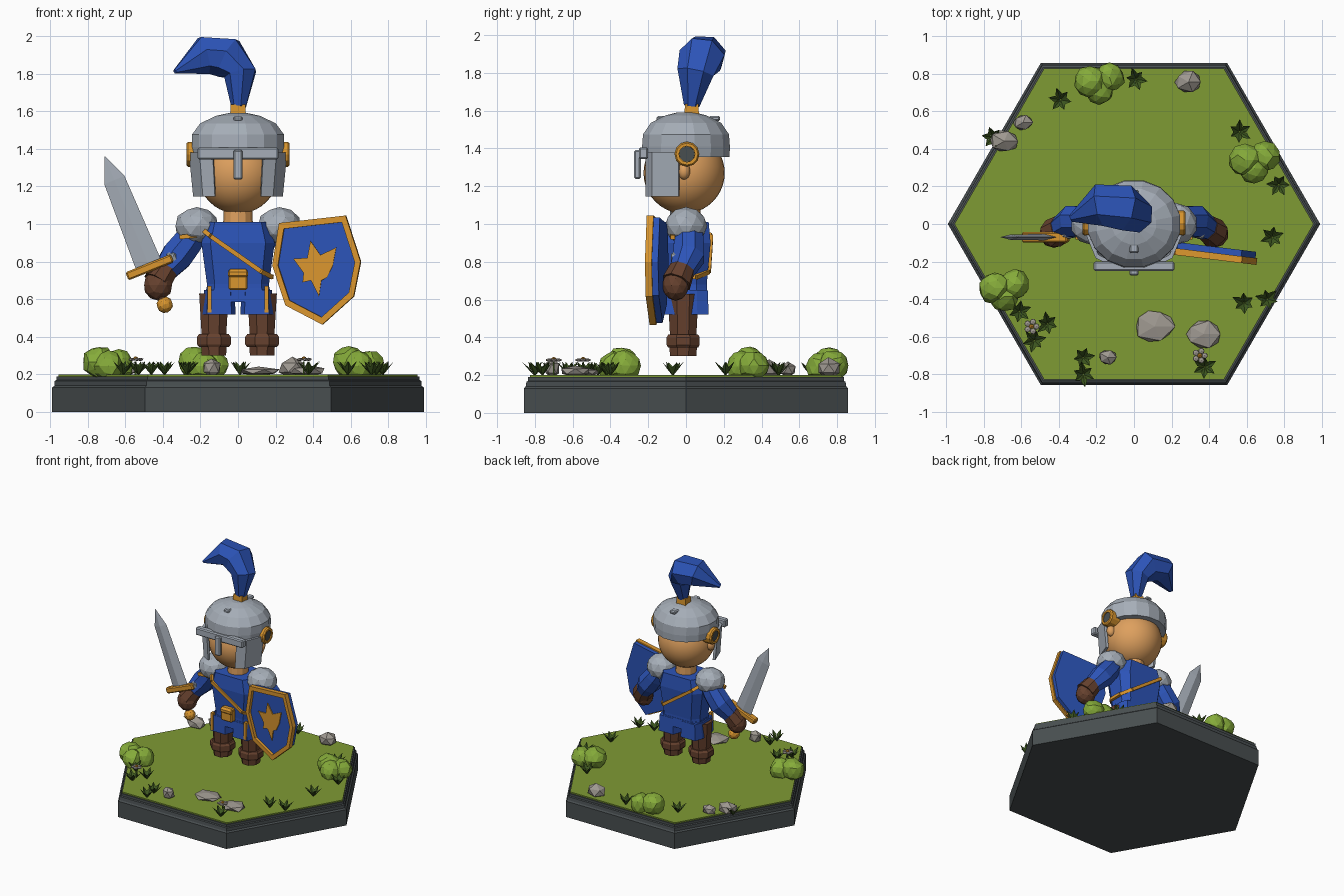
import bpy, bmesh, math, random
from mathutils import Vector, Matrix

if "Cube" in bpy.data.objects:
    bpy.data.objects.remove(bpy.data.objects["Cube"])

random.seed(4)
PI = math.pi


def mat(name, r, g, b):
    m = bpy.data.materials.new(name)
    lin = [((c / 255 + 0.055) / 1.055) ** 2.4 for c in (r, g, b)]
    m.diffuse_color = (*lin, 1)
    m.use_nodes = True
    m.node_tree.nodes["Principled BSDF"].inputs["Base Color"].default_value = m.diffuse_color
    return m


SLATE = mat("slate", 72, 78, 80)
GRASS = mat("grass", 127, 155, 52)
BUSH = mat("bush_green", 134, 172, 58)
LEAF = mat("dark_leaf", 62, 88, 32)
STONE = mat("stone", 158, 152, 144)
BLUE = mat("royal_blue", 44, 84, 184)
METAL = mat("steel", 166, 174, 184)
GOLD = mat("gold", 218, 150, 46)
BROWN = mat("leather", 102, 65, 46)
SKIN = mat("skin", 222, 160, 94)


def finish(name, bm, m, M=None, smooth=False, bevel=0):
    if M is not None:
        bm.transform(M)
    bmesh.ops.recalc_face_normals(bm, faces=bm.faces)
    for f in bm.faces:
        f.smooth = smooth
    me = bpy.data.meshes.new(name)
    bm.to_mesh(me)
    bm.free()
    me.materials.append(m)
    ob = bpy.data.objects.new(name, me)
    bpy.context.collection.objects.link(ob)
    if bevel:
        mod = ob.modifiers.new("bevel", 'BEVEL')
        mod.width, mod.segments = bevel, 1
    return ob


def skin_rings(name, rings, m, M=None, bevel=0):
    """Join a list of point rings, capped at both ends."""
    bm = bmesh.new()
    vs = [[bm.verts.new(p) for p in r] for r in rings]
    n = len(rings[0])
    for a, b in zip(vs, vs[1:]):
        for i in range(n):
            bm.faces.new((a[i], a[(i + 1) % n], b[(i + 1) % n], b[i]))
    bm.faces.new(vs[0])
    bm.faces.new(vs[-1])
    return finish(name, bm, m, M, bevel=bevel)


def lathe(name, prof, m, n=12, M=None, c=(0, 0), phase=0.0):
    """prof entries: (z, rx, ry)"""
    return skin_rings(name, [[(c[0] + rx * math.cos(phase + 2 * PI * i / n),
                               c[1] + ry * math.sin(phase + 2 * PI * i / n), z)
                              for i in range(n)] for z, rx, ry in prof], m, M)


def slab(name, prof, m, c=(0, 0)):
    """Upright body with a chamfered rectangular section."""
    k = ((1, .5), (.75, 1), (-.75, 1), (-1, .5), (-1, -.5), (-.75, -1), (.75, -1), (1, -.5))
    return skin_rings(name, [[(c[0] + rx * a, c[1] + ry * b, z) for a, b in k]
                             for z, rx, ry in prof], m)


def limb(name, pts, radii, m, n=8):
    pts = [Vector(p) for p in pts]
    rings = []
    for i, p in enumerate(pts):
        t = (pts[min(i + 1, len(pts) - 1)] - pts[max(i - 1, 0)]).normalized()
        u = Vector((0, 1, 0)).cross(t)
        u = u.normalized() if u.length > .2 else Vector((0, 0, 1)).cross(t).normalized()
        w = t.cross(u)
        ru, rw = radii[i] if isinstance(radii[i], tuple) else (radii[i], radii[i])
        rings.append([p + u * ru * math.cos(2 * PI * (j + .5) / n)
                      + w * rw * math.sin(2 * PI * (j + .5) / n) for j in range(n)])
    return skin_rings(name, rings, m)


def prism(name, pts, y0, y1, m, M=None, bevel=0):
    """Outline in x-z, extruded along y."""
    return skin_rings(name, [[(x, y, z) for x, z in pts] for y in (y0, y1)], m, M, bevel)


def box(name, c, size, m, M=None, bevel=.008):
    bm = bmesh.new()
    bmesh.ops.create_cube(bm, size=1)
    bm.transform(Matrix.Translation(c) @ Matrix.Diagonal((*size, 1)))
    return finish(name, bm, m, M, bevel=bevel)


def ball(name, c, r, m, sub=2, jitter=0.0, smooth=False):
    bm = bmesh.new()
    bmesh.ops.create_icosphere(bm, subdivisions=sub, radius=1)
    for v in bm.verts:
        v.co *= 1 + random.uniform(-jitter, jitter)
    bm.transform(Matrix.Translation(c) @ Matrix.Diagonal((*r, 1)))
    return finish(name, bm, m, smooth=smooth)


# hexagonal plinth and turf
lathe("plinth", [(0, .99, .99), (.13, .99, .99), (.14, .975, .98), (.165, .975, .975),
                 (.17, .965, .965), (.19, .965, .965)], SLATE, 6)
lathe("turf", [(.185, .955, .955), (.2, .955, .955)], GRASS, 6)

# bushes made of clustered faceted balls
for i, (x, y) in enumerate([(-.185, .76), (.64, .34), (-.69, -.34)]):
    for dx, dy, z, r in [(-.05, .0, .265, .085), (.055, .02, .25, .08), (.0, -.045, .245, .08)]:
        ball(f"bush_{i}", (x + dx, y + dy, z), (r, r, r), BUSH, 2, .08)

# rocks: x, y, radius, top height
for x, y, r, h in [(.29, .755, .08, .09), (-.59, .54, .055, .07), (-.69, .44, .08, .08),
                   (.11, -.545, .115, .04), (.37, -.585, .1, .05), (-.14, -.71, .053, .09),
                   (.29, -.6, .05, .09)][:6]:
    ball("rock", (x, y, .2 + h * .4), (r, r * .8, h * .6), STONE, 1, .1)

# grass tufts with folded leaves
for x, y in [(.01, .77), (-.39, .66), (.56, .49), (.77, .21), (.735, -.07), (.585, -.42), (.71, -.4),
             (-.61, -.465), (-.46, -.53), (-.53, -.62), (-.27, -.71), (-.27, -.8), (.375, -.76), (-.75, .46)]:
    bm = bmesh.new()
    start = random.uniform(0, 6)
    for k in range(6):
        a, L = start + k * PI / 3, random.uniform(.05, .07)
        d, s = Vector((math.cos(a), math.sin(a), 0)), Vector((-math.sin(a), math.cos(a), 0)) * .017
        o = Vector((x, y, .195))
        up = Vector((0, 0, 1))
        base, mid, tip = o, o + d * L * .5 + up * .035, o + d * L + up * .075
        b, l, c, r, t = [bm.verts.new(p) for p in
                         (base, mid + s + up * .01, mid, mid - s + up * .01, tip)]
        for f in ((b, c, l), (b, r, c), (l, c, t), (c, r, t)):
            bm.faces.new(f)
    finish("grass_tuft", bm, LEAF)

# small flowers
for x, y in [(-.545, -.545), (.35, -.7)]:
    limb("flower_stem", [(x, y, .2), (x, y, .27)], [.006, .006], LEAF, 4)
    for k in range(5):
        a = k * 2 * PI / 5
        ball("petal", (x + .026 * math.cos(a), y + .026 * math.sin(a), .28), (.018, .018, .009), STONE, 1)
    ball("flower_centre", (x, y, .285), (.014, .014, .012), GOLD, 1)

# torso, skirt and tassets
slab("tunic", [(.62, .17, .11), (.68, .165, .11), (.9, .195, .13), (1.01, .165, .12)], BLUE)
slab("skirt", [(.585, .18, .115), (.66, .168, .112)], BLUE)
lathe("neck", [(.97, .08, .08), (1.12, .075, .075)], SKIN, 12)
for s in (-1, 1):
    slab("tasset", [(.52, .088, .12), (.65, .08, .115)], BLUE, (s * .1, 0))
    box("tasset_trim", (s * .152, -.112, .6), (.022, .03, .14), GOLD, bevel=0)

# belt pouch and shoulder strap
box("pouch", (0, -.13, .705), (.1, .05, .11), GOLD)
box("pouch_flap", (0, -.135, .735), (.106, .055, .035), GOLD)
loop = [(-.195, .04, .975), (-.195, -.06, .975), (-.145, -.132, .935), (.12, -.12, .75), (.178, -.05, .72),
        (.178, .05, .72), (.12, .12, .75), (-.145, .132, .935), (-.195, .04, .975)]
for a, b in zip(loop, loop[1:]):
    limb("strap", [a, b], [.017, .017], GOLD, 4)

# legs, boots, arms, gloves and pauldrons
for s in (-1, 1):
    c = (s * .128, -.015)
    lathe("trouser_leg", [(.4, .07, .075), (.63, .085, .088)], BROWN, 8, c=c, phase=PI / 8)
    lathe("boot_cuff", [(.345, .085, .085), (.36, .097, .095), (.4, .097, .095), (.415, .085, .085)],
          BROWN, 8, c=c, phase=PI / 8)
    lathe("boot", [(.3, .07, .075), (.36, .074, .08)], BROWN, 8, c=c, phase=PI / 8)
    limb("sleeve", [(s * .2, .01, 1.0), (s * .27, .015, .9), (s * .325, .015, .83), (s * .405, -.03, .73)],
         [.075, .085, .09, .062], BLUE)
    ball("elbow_plate", (s * .35, -.045, .82), (.04, .04, .045), METAL, 1)
    limb("sleeve_trim", [(s * .22, -.075, .94), (s * .31, -.07, .93)], [.016, .016], GOLD, 4)
    limb("glove_cuff", [(s * .385, -.02, .76), (s * .43, -.05, .69)], [.07, .08], BROWN)
    ball("glove", (s * .425, -.055, .675), (.078, .072, .082), BROWN, 2)
    ball("pauldron", (s * .22, 0, .99), (.118, .113, .1), METAL, 2)

# head and ears
bm = bmesh.new()
bmesh.ops.create_uvsphere(bm, u_segments=32, v_segments=20, radius=.215)
finish("head", bm, SKIN, Matrix.Translation((0, -.01, 1.27)), True)
for s in (-1, 1):
    ball("ear", (s * .215, -.01, 1.28), (.035, .032, .045), SKIN, 3, smooth=True)

# helmet dome, brow, nose guard, studs
lathe("helmet", [(1.355, .243, .235), (1.41, .25, .237), (1.475, .25, .232), (1.535, .205, .19),
                 (1.575, .12, .11), (1.59, .05, .05)], METAL, 16, phase=PI / 16)
box("brow_bar", (0, -.225, 1.375), (.43, .05, .062), METAL)
box("nose_guard", (0, -.257, 1.315), (.05, .035, .155), METAL)
for y in (-.125, .15):
    box("stud", (0, y, 1.558), (.05, .06, .028), METAL)

# cheek plates and ear discs
plan = [(.135, -.215), (.205, -.18), (.262, -.04), (.24, -.035), (.19, -.162), (.13, -.195)]
for s in (-1, 1):
    skin_rings("cheek_plate", [[(s * x * k, y, z) for x, y in plan]
                               for z, k in ((1.145, .91), (1.38, 1))], METAL)
    M = Matrix.Translation((s * .19, .005, 1.37)) @ Matrix.Rotation(s * PI / 2, 4, 'Y')
    lathe("ear_ring", [(0, .066, .066), (.075, .066, .066), (.085, .058, .058),
                       (.085, .042, .042), (.07, .042, .042)], GOLD, 12, M)
    lathe("ear_disc", [(.06, .042, .042), (.077, .041, .041)], SLATE, 12, M)

# plume and its socket
lathe("plume_socket", [(1.57, .06, .055), (1.635, .055, .05)], GOLD, 4, c=(0, .03), phase=PI / 4)
limb("plume", [(.005, .03, 1.625), (.015, .05, 1.8), (-.05, .085, 1.885), (-.18, .1, 1.9), (-.335, .03, 1.81)],
     [(.042, .042), (.09, .1), (.115, .125), (.105, .115), (.012, .02)], BLUE, 7)

# sword, built upright then leaned outward
M = Matrix.Translation((-.47, -.07, .77)) @ Matrix.Rotation(math.radians(-22), 4, 'Y')
lathe("blade", [(0, .072, .017), (.5, .058, .014), (.636, .001, .001)], METAL, 4, M)
box("crossguard", (0, 0, 0), (.26, .055, .046), GOLD, M)
lathe("grip", [(-.2, .022, .022), (0, .022, .022)], BROWN, 8, M)
bm = bmesh.new()
bmesh.ops.create_icosphere(bm, subdivisions=2, radius=.044)
finish("pommel", bm, GOLD, M @ Matrix.Translation((0, 0, -.215)))

# shield: blue panel, gold rim, leaf emblem, slightly turned
M = Matrix.Translation((.42, -.155, 0)) @ Matrix.Rotation(math.radians(-7), 4, 'Z')
out = [(-.2, 1.005), (.157, 1.045), (.237, .8), (.2, .615), (.032, .465), (-.165, .567), (-.236, .78)]
cx, cz = 0, .77
inn = [(cx + (x - cx) * .87, cz + (z - cz) * .87) for x, z in out]
mid = [(cx + (x - cx) * .96, cz + (z - cz) * .96) for x, z in out]
prism("shield_panel", mid, -.01, .035, BLUE, M)
skin_rings("shield_rim", [[(x, y, z) for x, z in p] for p, y in
                          ((inn, -.005), (inn, -.034), (out, -.034), (out, .002), (inn, .002))], GOLD, M)
bpy.context.view_layer.update()
rim = bpy.data.objects["shield_rim"].data
bm = bmesh.new()
bm.from_mesh(rim)
bmesh.ops.delete(bm, geom=[f for f in bm.faces if len(f.verts) > 4], context='FACES')
bm.to_mesh(rim)
bm.free()
leaf = [(-.033, .91), (.02, .835), (.105, .875), (.085, .775), (.055, .715), (.025, .7), (.012, .615),
        (-.03, .7), (-.075, .69), (-.07, .74), (-.125, .815), (-.05, .82)]
prism("shield_emblem", leaf, -.018, -.009, GOLD, M)
